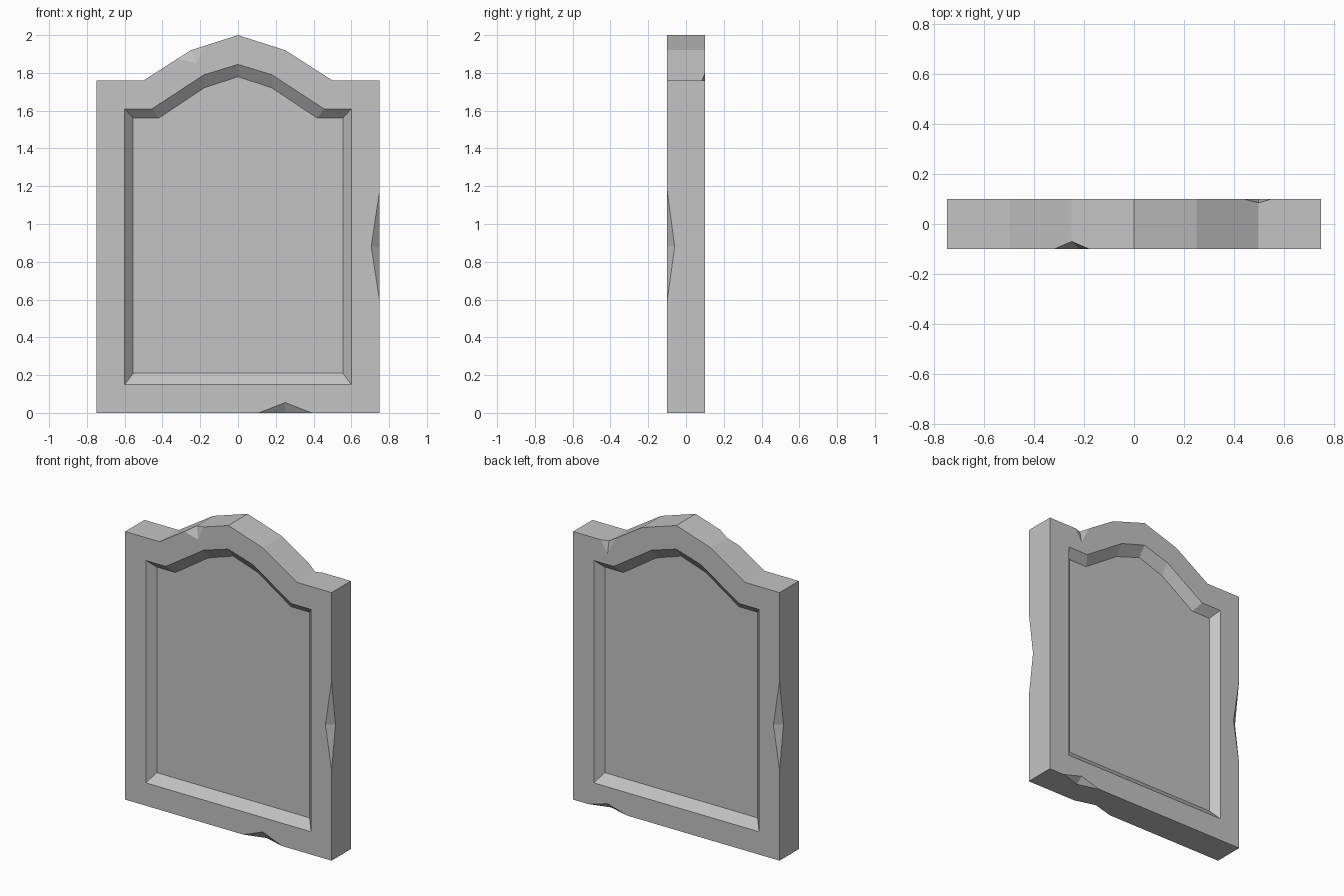
import bpy
import bmesh
from mathutils import Vector

cube = bpy.data.objects.get("Cube")
if cube:
    bpy.data.objects.remove(cube)

stone = bpy.data.materials.new("grey_stone")
stone.use_nodes = True
colour = (0.55, 0.55, 0.55, 1)
stone.diffuse_color = colour
stone.node_tree.nodes["Principled BSDF"].inputs["Base Color"].default_value = colour


def make_object(name, bm):
    bmesh.ops.recalc_face_normals(bm, faces=bm.faces)
    mesh = bpy.data.meshes.new(name)
    bm.to_mesh(mesh)
    bm.free()
    mesh.materials.append(stone)
    obj = bpy.data.objects.new(name, mesh)
    bpy.context.collection.objects.link(obj)
    return obj


def mirrored(half):
    """Close a right half outline, listed from the bottom up to the peak."""
    return half + [(-x, z) for x, z in reversed(half[:-1])]


# Arched outline, recess lip and recess floor share one point count
outline = mirrored([(.75, 0), (.75, 1.76), (.5, 1.76), (.25, 1.92), (0, 2)])
lip = mirrored([(.6, .15), (.6, 1.61), (.455, 1.61), (.18, 1.79), (0, 1.845)])
floor = mirrored([(.555, .21), (.555, 1.56), (.42, 1.56), (.18, 1.72), (0, 1.78)])

# Slab lofted from the front recess around the rim to the back recess
bm = bmesh.new()
layers = [(floor, -.05), (lip, -.1), (outline, -.1),
          (outline, .1), (lip, .1), (floor, .05)]
rings = [[bm.verts.new((x, y, z)) for x, z in shape] for shape, y in layers]
for a, b in zip(rings, rings[1:]):
    for i in range(len(a)):
        j = (i + 1) % len(a)
        bm.faces.new((a[i], a[j], b[j], b[i]))
bm.faces.new(rings[0])
bm.faces.new(rings[-1])
slab = make_object("arched_stone_slab", bm)


def chip(name, end_a, end_b, on_face, on_side):
    """Cut a wedge from an edge, with its valley from on_face to on_side."""
    end_a, end_b, p, q = map(Vector, (end_a, end_b, on_face, on_side))
    middle, along = (p + q) / 2, q - p
    section = [middle] + [middle + (e - middle) * 1.15 for e in (end_a, end_b)]
    bm = bmesh.new()
    near = [bm.verts.new(v - along) for v in section]
    far = [bm.verts.new(v + along) for v in section]
    bm.faces.new(near)
    bm.faces.new(far)
    for i in range(3):
        j = (i + 1) % 3
        bm.faces.new((near[i], near[j], far[j], far[i]))
    cutter = make_object(name, bm)
    cutter.hide_render = True
    mod = slab.modifiers.new(name, "BOOLEAN")
    mod.operation = "DIFFERENCE"
    mod.solver = "EXACT"
    mod.object = cutter
    bpy.context.view_layer.objects.active = slab
    bpy.ops.object.modifier_apply(modifier=mod.name)
    bpy.data.objects.remove(cutter)


# Side chips, on opposite edges of the front and back
for s in (1, -1):
    chip("side_chip", (s * .75, -s * .1, .59), (s * .75, -s * .1, 1.18),
         (s * .705, -s * .1, .88), (s * .75, -s * .06, .88))

# Bottom chips
for x, y, height in ((.25, -.1, .055), (.5, .1, .04)):
    chip("bottom_chip", (x - .14, y, 0), (x + .14, y, 0),
         (x, y, height), (x, y * .6, 0))

# Chips on the arch
chip("front_arch_chip", (-.32, -.1, 1.875), (-.18, -.1, 1.942),
     (-.22, -.1, 1.85), (-.25, -.07, 1.92))
chip("back_shoulder_chip", (.55, .1, 1.76), (.44, .1, 1.8),
     (.5, .1, 1.68), (.5, .085, 1.76))
